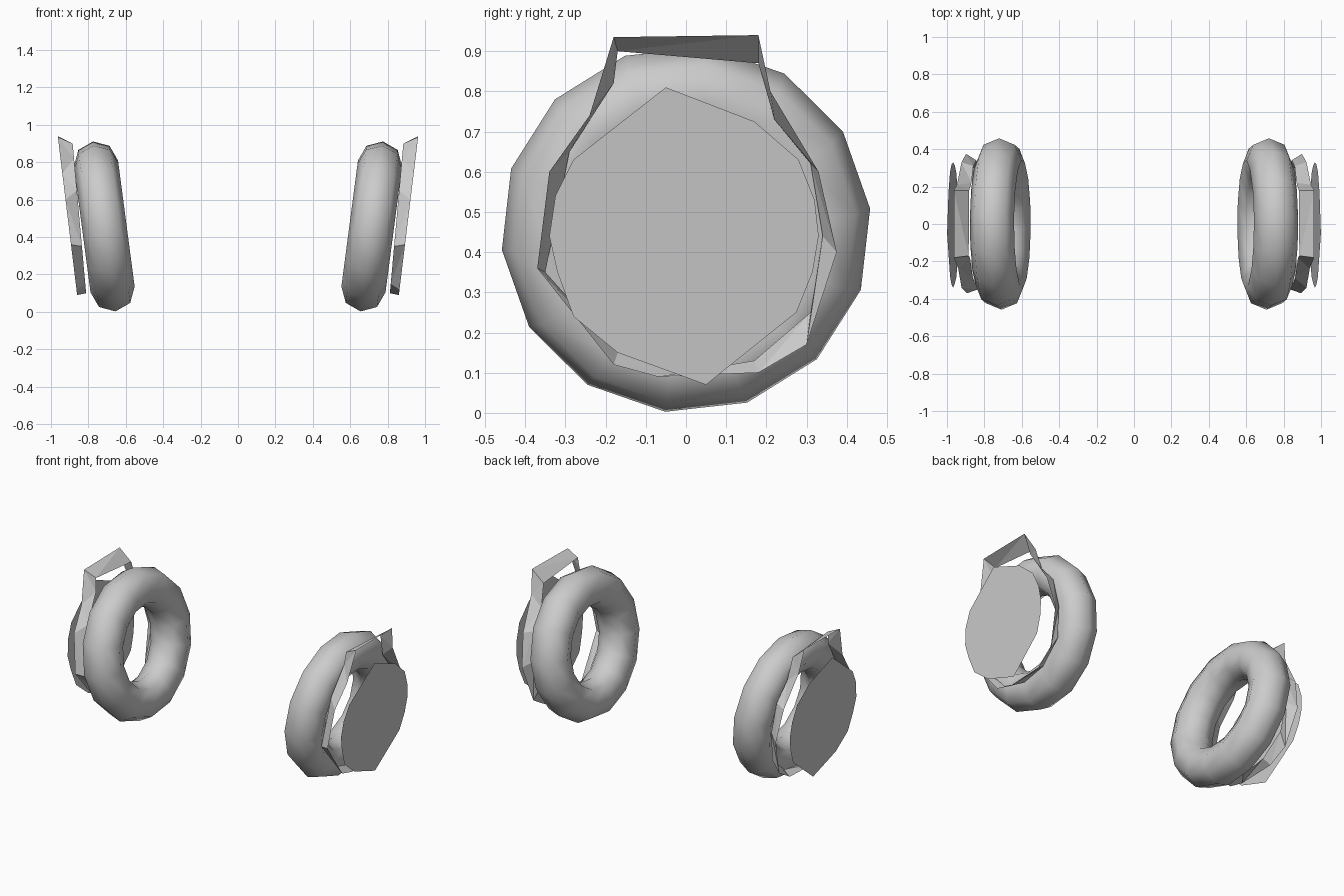
import bpy, bmesh
from math import radians, cos, sin, pi

if "Cube" in bpy.data.objects:
    bpy.data.objects.remove(bpy.data.objects["Cube"])


def make(name, verts, faces, smooth=False, side=1):
    # builds a part on the +x side, or mirrored onto -x
    mesh = bpy.data.meshes.new(name)
    if side < 0:
        verts = [(-x, y, z) for x, y, z in verts]
        faces = [tuple(reversed(f)) for f in faces]
    mesh.from_pydata(verts, [], faces)
    ob = bpy.data.objects.new(name, mesh)
    bpy.context.collection.objects.link(ob)
    for p in mesh.polygons:
        p.use_smooth = smooth
    return ob


def tyre(side, name):
    # low-poly ring, top leaning outwards
    major, minor, n, m = 0.342, 0.119, 14, 8
    tilt = radians(7.5)
    verts, faces = [], []
    for i in range(n):
        a = 2 * pi * (i + 0.25) / n
        for j in range(m):
            b = 2 * pi * j / m
            r, d = major + minor * cos(b), minor * sin(b)
            y, u = r * cos(a), r * sin(a)
            verts.append((0.715 + d * cos(tilt) + u * sin(tilt), y,
                          0.457 - d * sin(tilt) + u * cos(tilt)))
            i2, j2 = (i + 1) % n, (j + 1) % m
            faces.append((i * m + j, i2 * m + j, i2 * m + j2, i * m + j2))
    ob = make(name, verts, faces, True, side)
    bm = bmesh.new()
    bm.from_mesh(ob.data)
    bmesh.ops.recalc_face_normals(bm, faces=bm.faces)
    bm.to_mesh(ob.data)
    bm.free()


# Outline of the flat outer plate (y, z)
PLATE = [(-.05, .81), (-.28, .63), (-.325, .54), (-.34, .44), (-.32, .35),
         (-.28, .24), (-.17, .15), (.05, .07), (.275, .25), (.315, .35),
         (.33, .44), (.32, .53), (.28, .63), (.17, .725)]

# Two edges of the ragged rim band (y, z)
OUTER = [(-.18, .935), (.18, .94), (.21, .80), (.33, .60), (.375, .40),
         (.30, .17), (.18, .10), (-.07, .09), (-.18, .12), (-.37, .36),
         (-.34, .60), (-.24, .74)]
INNER = [(-.17, .90), (.18, .87), (.22, .73), (.31, .62), (.34, .44),
         (.31, .25), (.17, .13), (0, .10), (-.17, .15), (-.35, .35),
         (-.29, .65), (-.18, .82)]


def plate(side, name):
    verts = [(0.928 + 0.088 * z, y, z) for y, z in PLATE]
    make(name, verts, [tuple(reversed(range(len(verts))))], False, side)


def rim_band(side, name):
    n = len(OUTER)
    verts = [(0.849 + 0.122 * z, y, z) for y, z in OUTER]
    verts += [(0.803 + 0.09 * z, y, z) for y, z in INNER]
    faces = []
    for i in range(n):
        k = (i + 1) % n
        faces += [(i, n + i, k), (k, n + i, n + k)]
    make(name, verts, faces, False, side)


for side, label in ((1, "right"), (-1, "left")):
    tyre(side, label + "_tyre")
    plate(side, label + "_outer_plate")
    rim_band(side, label + "_rim_band")
